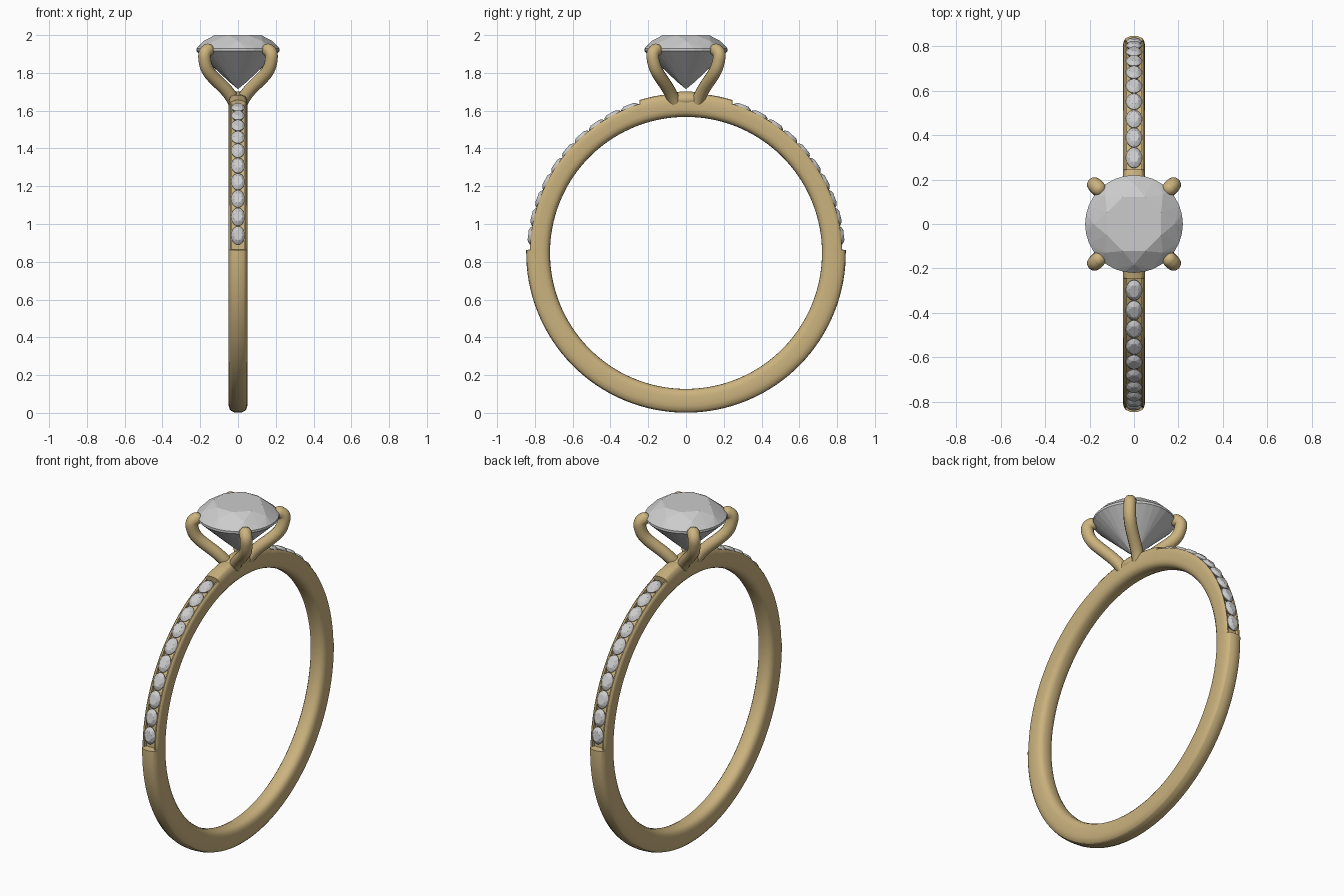
import bpy, bmesh
from math import sin, cos, pi, radians
from mathutils import Matrix, Vector

if "Cube" in bpy.data.objects:
    bpy.data.objects.remove(bpy.data.objects["Cube"])

CZ = 0.847  # centre of the finger hole
gold = bpy.data.materials.new("gold")
gold.diffuse_color = (0.60, 0.45, 0.21, 1)
gold.use_nodes = True
gold.node_tree.nodes["Principled BSDF"].inputs["Base Color"].default_value = gold.diffuse_color


def add(name, bm, mat=None, smooth=None):
    me = bpy.data.meshes.new(name)
    bmesh.ops.recalc_face_normals(bm, faces=bm.faces)
    bm.to_mesh(me)
    bm.free()
    ob = bpy.data.objects.new(name, me)
    bpy.context.collection.objects.link(ob)
    if mat:
        me.materials.append(mat)
    if smooth:
        bpy.ops.object.select_all(action='DESELECT')
        bpy.context.view_layer.objects.active = ob
        ob.select_set(True)
        bpy.ops.object.shade_smooth_by_angle(angle=radians(smooth))
    return ob


# Band: half profiles (x, radius) from inside to outside, swept round the finger
INNER = [(0, .720), (.020, .721), (.036, .728), (.046, .741), (.050, .760), (.050, .790)]
PLAIN = INNER + [(.049, .810), (.044, .828), (.034, .840), (.018, .845), (0, .846)]
CHANNEL = INNER + [(.050, .806), (.047, .820), (.040, .826), (.032, .824), (.031, .806), (0, .806)]
PLAIN.insert(9, (.039, .835))


def lerp(a, b, n):
    return [a + (b - a) * i / n for i in range(n + 1)]


# angles measured from the top; the channels lie between A0 and A1 on each side
A0, A1 = 17, 89
steps = [(a, PLAIN) for a in lerp(-A0, A0, 12)]
steps += [(a, CHANNEL) for a in lerp(A0 + .3, A1 - .3, 30)]
steps += [(a, PLAIN) for a in lerp(A1, 360 - A1, 64)]
steps += [(a, CHANNEL) for a in lerp(360 - A1 + .3, 360 - A0 - .3, 30)]
bm = bmesh.new()
rings = []
for a, half in steps:
    t = radians(a)
    loop = half + [(-x, r) for x, r in half[-2:0:-1]]
    ring = []
    for x, r in loop:
        z = CZ + r * cos(t)
        if r > .8:
            z = min(z, 1.685)  # slightly flattened under the head
        ring.append(bm.verts.new((x, r * sin(t), z)))
    rings.append(ring)
for i, a in enumerate(rings):
    b = rings[(i + 1) % len(rings)]
    for j in range(len(a)):
        k = (j + 1) % len(a)
        bm.faces.new((a[j], a[k], b[k], b[j]))
add("band", bm, gold, 40)


# Brilliant cut with girdle radius 1, girdle at z = 0
def brilliant(name):
    bm = bmesh.new()
    tiers = [(8, .60, .36, 0), (8, .83, .215, .5), (32, 1, .035, 0),
             (32, 1, -.025, 0), (8, .22, -.76, .5), (1, 0, -.94, 0)]
    for n, r, z, off in tiers:
        for i in range(n):
            t = 2 * pi * (i + off) / n + pi / 8
            bm.verts.new((r * cos(t), r * sin(t), z))
    bmesh.ops.convex_hull(bm, input=bm.verts)
    bmesh.ops.dissolve_limit(bm, angle_limit=radians(1), verts=bm.verts, edges=bm.edges)
    return add(name, bm)


stone = brilliant("centre_stone")
stone.matrix_world = Matrix.Translation((0, 0, 1.921)) @ Matrix.Scale(.22, 4)

# Channel stones: ten each side sharing one mesh
small = stone.data
for side in (1, -1):
    for i in range(10):
        t = radians(21.2 + 6.93 * i) * side
        ob = bpy.data.objects.new("channel_stone", small)
        bpy.context.collection.objects.link(ob)
        ob.matrix_world = (Matrix.Translation((0, .824 * sin(t), CZ + .824 * cos(t)))
                           @ Matrix.Rotation(-t, 4, 'X')
                           @ Matrix.Diagonal((.036, .049, .047, 1)))

# Prongs: swept curves with rounded tips
R = .034
PATH = [(.020, .060, 1.645), (.040, .078, 1.69), (.105, .115, 1.75), (.165, .160, 1.81),
        (.178, .176, 1.87), (.180, .180, 1.91), (.160, .160, 1.921)]
for sx in (1, -1):
    for sy in (1, -1):
        cu = bpy.data.curves.new("prong", 'CURVE')
        cu.dimensions = '3D'
        cu.bevel_depth = R
        cu.bevel_resolution = 4
        sp = cu.splines.new('NURBS')
        sp.points.add(len(PATH) - 1)
        for p, (x, y, z) in zip(sp.points, PATH):
            p.co = (x * sx, y * sy, z, 1)
        sp.order_u = 4
        sp.use_endpoint_u = True
        sp.resolution_u = 6
        cu.materials.append(gold)
        ob = bpy.data.objects.new("prong", cu)
        bpy.context.collection.objects.link(ob)
        bpy.ops.object.select_all(action='DESELECT')
        bpy.context.view_layer.objects.active = ob
        ob.select_set(True)
        bpy.ops.object.convert(target='MESH')
        bm = bmesh.new()
        end = Vector((PATH[-1][0] * sx, PATH[-1][1] * sy, PATH[-1][2]))
        bmesh.ops.create_uvsphere(bm, u_segments=16, v_segments=10, radius=R,
                                  matrix=Matrix.Translation(end))
        add("prong_tip", bm, gold, 60)

# Head base joining the prongs to the band
bm = bmesh.new()
bmesh.ops.create_uvsphere(bm, u_segments=24, v_segments=12, radius=1,
                          matrix=Matrix.Translation((0, 0, 1.66)) @ Matrix.Diagonal((.055, .12, .042, 1)))
add("head_base", bm, gold, 60)
